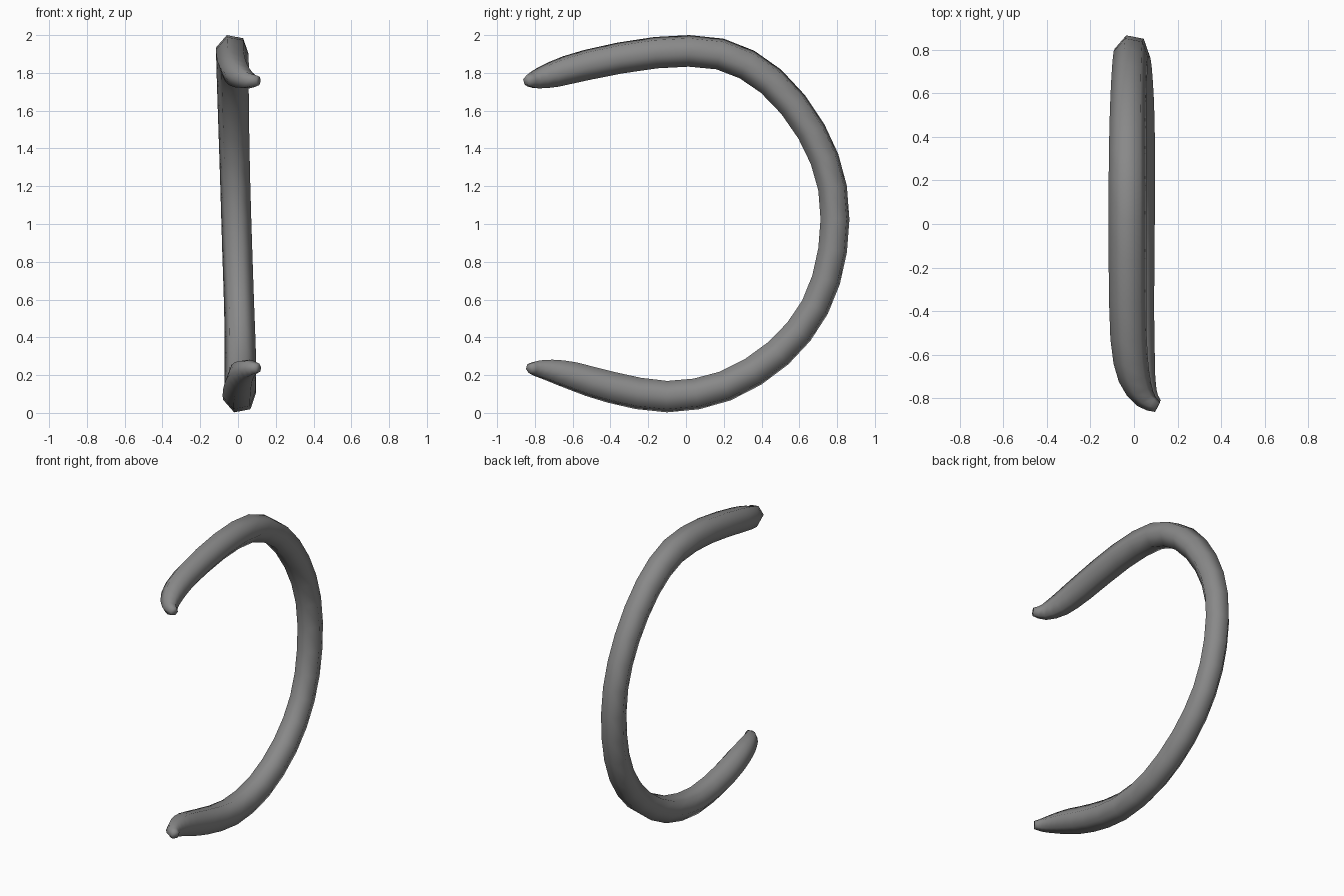
import bpy, bmesh, math
from mathutils import Vector

if "Cube" in bpy.data.objects:
    bpy.data.objects.remove(bpy.data.objects["Cube"])

# Centreline control points from upper tip round the back to lower tip: x, y, z, radius
PATH = [
    (0.108, -0.840, 1.760, 0.026), (0.05, -0.80, 1.762, 0.050),
    (0.00, -0.70, 1.792, 0.074), (-0.025, -0.52, 1.843, 0.085),
    (-0.03, -0.16, 1.907, 0.088), (-0.03, 0.18, 1.90, 0.088),
    (-0.028, 0.45, 1.756, 0.086), (-0.022, 0.664, 1.49, 0.083),
    (-0.014, 0.776, 1.19, 0.081), (-0.004, 0.776, 0.86, 0.081),
    (0.006, 0.683, 0.56, 0.081), (0.012, 0.489, 0.316, 0.084),
    (0.012, 0.207, 0.142, 0.086), (0.008, -0.10, 0.086, 0.088),
    (0.006, -0.395, 0.135, 0.088), (0.018, -0.60, 0.196, 0.079),
    (0.04, -0.72, 0.226, 0.061), (0.07, -0.793, 0.236, 0.043),
    (0.108, -0.828, 0.237, 0.025),
]
SIDES, TILT = 6, math.radians(-11)


def spline(points, steps):
    """Catmull-Rom through 4D points (position plus radius)."""
    p = [Vector(q) for q in points]
    p = [2 * p[0] - p[1]] + p + [2 * p[-1] - p[-2]]
    out = []
    for a, b, c, d in zip(p, p[1:], p[2:], p[3:]):
        for i in range(steps):
            t = i / steps
            out.append(0.5 * (2 * b + (c - a) * t + (2 * a - 5 * b + 4 * c - d) * t * t
                              + (3 * b - a - 3 * c + d) * t ** 3))
    return out + [p[-2]]


# Sweep a tilted hexagon along the centreline
rings = spline(PATH, 2)
bm = bmesh.new()
loops = []
for i, q in enumerate(rings):
    tangent = (rings[min(i + 1, len(rings) - 1)] - rings[max(i - 1, 0)]).to_3d().normalized()
    outward = Vector((1, 0, 0)).cross(tangent).normalized()
    side = tangent.cross(outward)
    angles = [TILT + math.tau * k / SIDES for k in range(SIDES)]
    loops.append([bm.verts.new(q.to_3d() + q.w * (math.cos(a) * side + math.sin(a) * outward))
                  for a in angles])
for a, b in zip(loops, loops[1:]):
    for k in range(SIDES):
        n = (k + 1) % SIDES
        bm.faces.new((a[k], a[n], b[n], b[k]))

# End caps
bm.faces.new(loops[0])
bm.faces.new(loops[-1])
bmesh.ops.recalc_face_normals(bm, faces=bm.faces)

mesh = bpy.data.meshes.new("open_ring")
bm.to_mesh(mesh)
bm.free()
mesh.shade_smooth()

# Dark grey colour
dark = bpy.data.materials.new("dark_grey")
dark.diffuse_color = (0.25, 0.25, 0.25, 1)
dark.use_nodes = True
dark.node_tree.nodes["Principled BSDF"].inputs["Base Color"].default_value = dark.diffuse_color
mesh.materials.append(dark)

ring = bpy.data.objects.new("open_ring", mesh)
bpy.context.collection.objects.link(ring)
